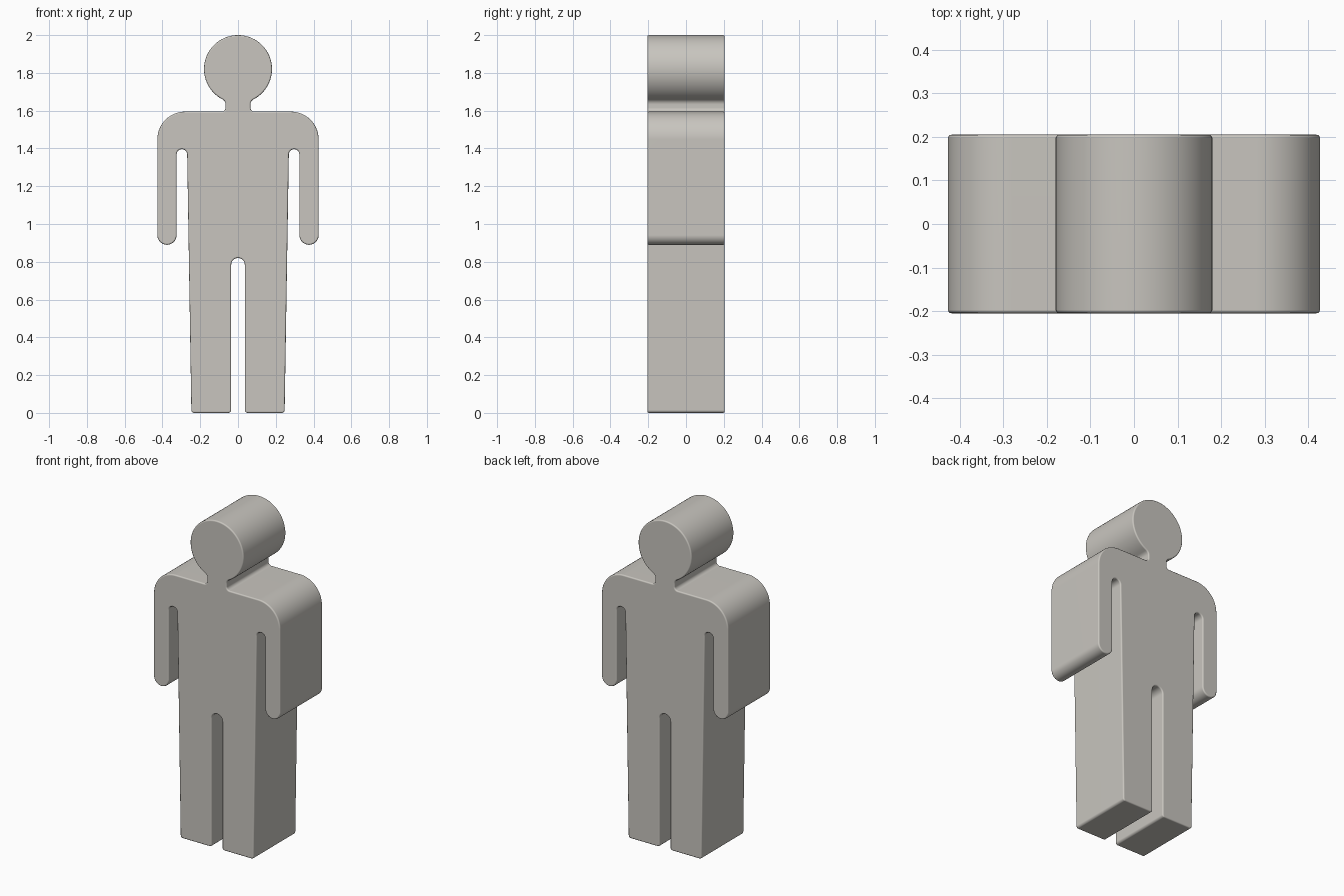
import bpy, bmesh
from math import radians, cos, sin, sqrt, atan2, degrees

cube = bpy.data.objects.get("Cube")
if cube:
    bpy.data.objects.remove(cube, do_unlink=True)

HALF_DEPTH = 0.205
EDGE_ROUND = 0.008


def arc(cx, cz, r, start, end, steps):
    """Points along a circular arc, angles in degrees."""
    angles = [radians(start + (end - start) * i / steps) for i in range(steps + 1)]
    return [(cx + r * cos(a), cz + r * sin(a)) for a in angles]


# Head and the fillet that blends it into the neck
head_z, head_r = 1.82, 0.18
neck_x, neck_r = 0.066, 0.03
fillet_x = neck_x + neck_r
fillet_z = head_z - sqrt((head_r + neck_r) ** 2 - fillet_x ** 2)
join = degrees(atan2(fillet_z - head_z, fillet_x))

# Half of the silhouette, from crotch to crown
half = (
    arc(0, 0.784, 0.036, 90, 0, 8)                             # gap between legs
    + arc(0.051, 0.015, 0.015, 180, 270, 5)                    # foot, inner corner
    + arc(0.232, 0.015, 0.015, 270, 360, 5)                    # foot, outer corner
    + arc(0.297, 1.368, 0.028, 180, 0, 14)                     # armpit
    + arc(0.376, 0.941, 0.051, 180, 360, 18)                   # hand
    + arc(0.28, 1.448, 0.147, 0, 90, 16)                       # shoulder
    + arc(neck_x + 0.02, 1.615, 0.02, 270, 180, 6)             # neck base
    + arc(fillet_x, fillet_z, neck_r, 180, 180 + join, 5)      # neck top
    + arc(0, head_z, head_r, join, 90, 32)[1:]                 # head
)
outline = half + [(-x, z) for x, z in reversed(half) if x > 1e-5]

# Extrude the silhouette and round the front and back rims
bm = bmesh.new()
front = bm.faces.new([bm.verts.new((x, -HALF_DEPTH, z)) for x, z in outline])
ext = bmesh.ops.extrude_face_region(bm, geom=[front], use_keep_orig=True)
back = [v for v in ext["geom"] if isinstance(v, bmesh.types.BMVert)]
bmesh.ops.translate(bm, verts=back, vec=(0, 2 * HALF_DEPTH, 0))
bmesh.ops.recalc_face_normals(bm, faces=bm.faces)
rims = [e for e in bm.edges if abs(e.verts[0].co.y - e.verts[1].co.y) < 1e-5]
bmesh.ops.bevel(bm, geom=rims, offset=EDGE_ROUND, segments=3, profile=0.5,
                affect='EDGES', clamp_overlap=False)

mesh = bpy.data.meshes.new("standing_figure")
bm.to_mesh(mesh)
bm.free()
figure = bpy.data.objects.new("standing_figure", mesh)
bpy.context.collection.objects.link(figure)

# Smooth shading with flat front and back
bpy.context.view_layer.objects.active = figure
figure.select_set(True)
bpy.ops.object.shade_smooth_by_angle(angle=radians(40))
weighted = figure.modifiers.new("flat_faces", 'WEIGHTED_NORMAL')
weighted.keep_sharp = True

# Warm grey material
grey = bpy.data.materials.new("warm_grey")
grey.use_nodes = True
colour = (0.58, 0.56, 0.52, 1)
grey.diffuse_color = colour
for node in grey.node_tree.nodes:
    if node.type == 'BSDF_PRINCIPLED':
        node.inputs["Base Color"].default_value = colour
mesh.materials.append(grey)
